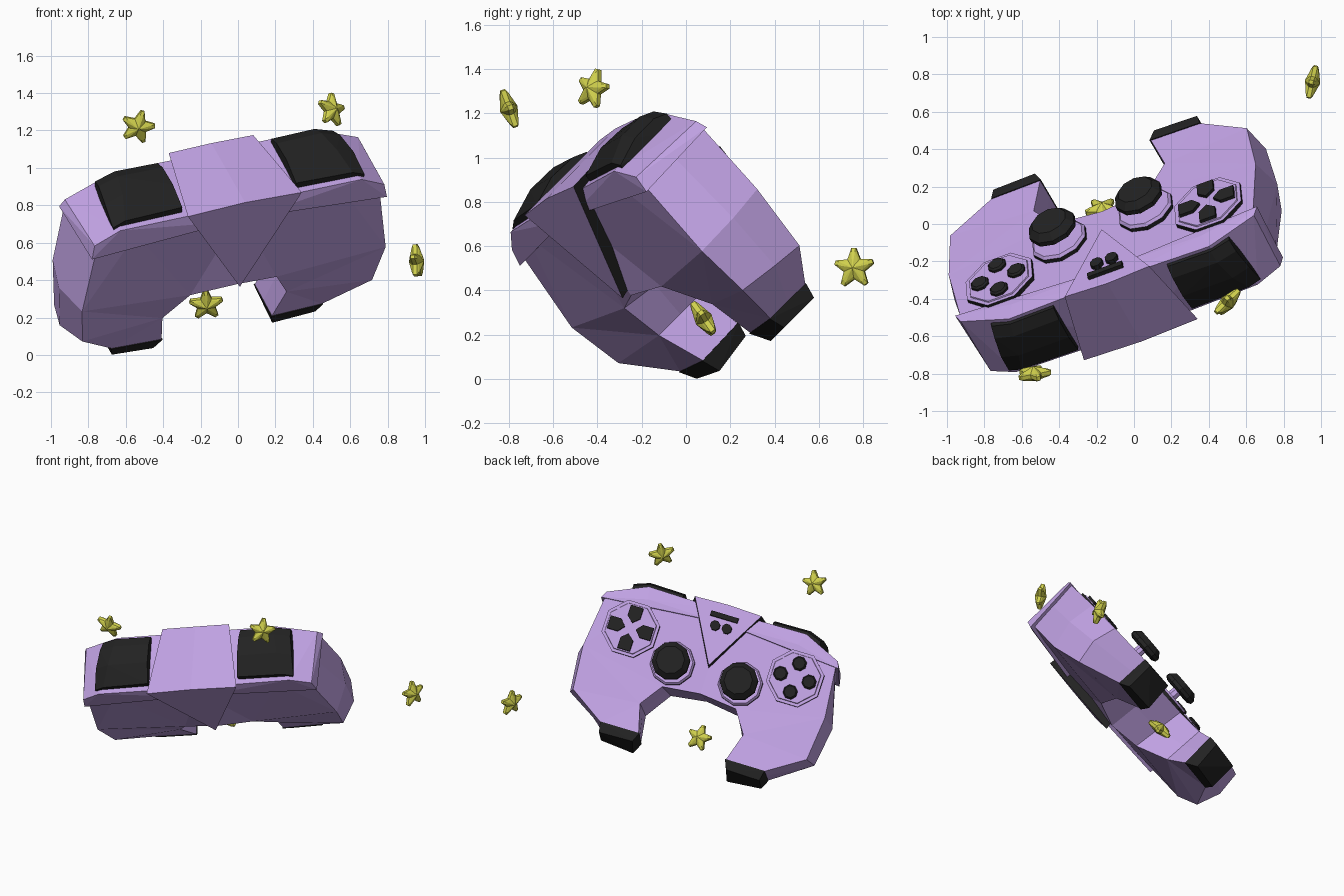
import bpy, bmesh, math
from mathutils import Vector, Matrix

if "Cube" in bpy.data.objects:
    bpy.data.objects.remove(bpy.data.objects["Cube"])


def mat(name, c):
    m = bpy.data.materials.new(name)
    m.diffuse_color = (*c, 1)
    m.use_nodes = True
    m.node_tree.nodes["Principled BSDF"].inputs["Base Color"].default_value = m.diffuse_color
    return m


LILAC = mat("lilac", (0.53, 0.36, 0.77))
BLACK = mat("black", (0.016, 0.016, 0.016))
YELLOW = mat("yellow", (0.64, 0.64, 0.075))

# Tilted frame of the gamepad: across, towards the shoulders, out of the face
U = Vector((0.922, 0.334, 0.196)).normalized()
V = Vector((0.05, -0.604, 0.795)).normalized()
N = V.cross(U).normalized()
V = U.cross(N)
PAD = Matrix.Translation(-0.015 * U) @ Matrix((-U, V, N)).transposed().to_4x4()


def finish(name, bm, mats, rule=None, M=PAD):
    bmesh.ops.recalc_face_normals(bm, faces=bm.faces)
    bm.normal_update()
    if rule:
        for f in bm.faces:
            f.material_index = 1 if rule(f.normal) else 0
    me = bpy.data.meshes.new(name)
    bm.to_mesh(me)
    bm.free()
    for m in mats:
        me.materials.append(m)
    me.transform(M)
    ob = bpy.data.objects.new(name, me)
    bpy.context.collection.objects.link(ob)
    return ob


def hull(name, pts, mats, rule=None):
    bm = bmesh.new()
    for p in pts:
        bm.verts.new(p)
    bmesh.ops.convex_hull(bm, input=bm.verts[:])
    loose = [v for v in bm.verts if not v.link_faces]
    bmesh.ops.delete(bm, geom=loose, context='VERTS')
    bmesh.ops.dissolve_limit(bm, angle_limit=0.02, verts=bm.verts[:], edges=bm.edges[:])
    return finish(name, bm, mats, rule)


def disc(name, x, y, profile, sides, mats, rule=None):
    """Stack of (radius, height) rings."""
    pts = [(x + r * math.cos(math.tau * (i + .5) / sides),
            y + r * math.sin(math.tau * (i + .5) / sides), h)
           for r, h in profile for i in range(sides)]
    return hull(name, pts, mats, rule)


def side(n):
    return abs(n.z) < 0.6


# Body: face outline (x, y, z) paired with back outline, mirrored
half = [((0, .95, .46), (0, .92, .045)),
        ((.55, .94, .455), (.6, .92, .06)),
        ((.85, .88, .46), (.82, .86, .075)),
        ((.89, .52, .475), (.88, .455, .08)),
        ((.86, .20, .485), (.84, .20, .14)),
        ((.60, .03, .50), (.61, .01, .26)),
        ((.32, .03, .505), (.32, .0, .26)),
        ((.38, .24, .48), (.36, .21, .18)),
        ((.27, .40, .467), (.25, .41, .08)),
        ((0, .43, .46), (0, .45, .04))]
rings = [[], [], []]
for i, (f, b) in enumerate(half):
    f, b = Vector(f), Vector(b)
    m = (f + b) / 2 + Vector((.05 if i in (3, 4) else 0, 0, 0))
    for ring, p in zip(rings, (f, m, b)):
        ring.append(p)
for ring in rings:
    ring += [Vector((-p.x, p.y, p.z)) for p in reversed(ring[1:-1])]
bm = bmesh.new()
vr = [[bm.verts.new(p) for p in ring] for ring in rings]
n = len(vr[0])
for a, b in zip(vr, vr[1:]):
    for i in range(n):
        j = (i + 1) % n
        bm.faces.new((a[i], a[j], b[j], b[i]))
caps = [bm.faces.new(vr[0]), bm.faces.new(vr[2][::-1])]
bmesh.ops.triangulate(bm, faces=caps)
finish("body", bm, [LILAC])

for s, tag in ((1, "right"), (-1, "left")):
    def flip(pts):
        return [(s * x, y, z) for x, y, z in pts]

    # Shoulder shell
    hull(tag + "_shoulder_shell", flip([
        (.875, .88, .468), (.55, .96, .47), (.05, .95, .47),
        (.85, .93, .455), (.58, 1.05, .45), (.05, 1.04, .455),
        (.855, .82, .05), (.05, .90, .02), (.84, .90, .06),
        (.70, .975, .05), (.05, .985, .04)]), [LILAC])
    # Shoulder button, arched across its height
    hull(tag + "_shoulder_button", flip([
        (.33, 1.065, .43), (.58, 1.07, .43), (.69, 1.03, .43),
        (.33, 1.085, .36), (.59, 1.09, .36), (.70, 1.05, .36),
        (.33, 1.075, .22), (.62, 1.075, .22), (.72, 1.035, .22),
        (.33, 1.02, .08), (.66, 1.01, .08), (.73, .98, .08),
        (.33, .93, .43), (.69, .93, .43), (.33, .93, .08), (.71, .93, .08)]), [BLACK])
    # Grip end cap
    hull(tag + "_grip_cap", flip([
        (.605, .035, .505), (.315, .035, .51), (.315, .0, .255), (.615, .01, .255),
        (.59, -.04, .50), (.345, -.035, .51), (.345, -.085, .305), (.59, -.062, .295)]), [BLACK])
    # Thumb stick: seat, stem, head
    sx, sy = s * .25, .575
    disc(tag + "_stick_seat", sx, sy, [(.158, .44), (.158, .485), (.145, .50)], 10, [LILAC, BLACK],
         lambda nn: abs(nn.z) < .2)
    disc(tag + "_stick_stem", sx, sy, [(.04, .48), (.035, .58)], 8, [LILAC])
    disc(tag + "_stick_head", sx, sy,
         [(.11, .548), (.135, .563), (.135, .59), (.1, .628)], 10, [BLACK])
    # Round button panel
    px, py = s * .605, .725
    disc(tag + "_panel", px, py, [(.205, .44), (.205, .485)], 8, [LILAC, BLACK], side)
    disc(tag + "_panel_inlay", px, py, [(.185, .48), (.18, .492)], 8, [LILAC])
    for k in range(4):
        a = k * math.pi / 2
        if s > 0:  # round action buttons
            disc(f"action_button_{k}", px + .105 * math.cos(a), py + .105 * math.sin(a),
                 [(.052, .48), (.052, .505), (.042, .515)], 8, [BLACK])
        else:      # arrow-shaped direction buttons
            arrow = [(.04, 0), (.08, .046), (.158, .046), (.158, -.046), (.08, -.046)]
            hull(f"direction_button_{k}",
                 [(px + r * math.cos(a) - t * math.sin(a), py + r * math.sin(a) + t * math.cos(a), h)
                  for r, t in arrow for h in (.48, .51)], [BLACK])
    # Small menu buttons
    disc(tag + "_menu_button", s * .043, .915, [(.036, .48), (.036, .512)], 8, [BLACK])

# Centre wedge with black sides, and the bar on it
hull("centre_wedge", [(-.245, 1.075, .48), (.245, 1.075, .48), (0, .635, .498),
                      (0, 1.085, .475), (-.33, 1.015, .0), (.33, 1.015, .0),
                      (0, 1.03, -.002), (0, .463, -.002)],
     [LILAC, BLACK], lambda nn: abs(nn.x) > .4)
hull("menu_bar", [(x, y, z) for x in (-.1, .1) for y in (.975, 1.01) for z in (.47, .505)], [BLACK])


# Floating stars: puffy five-point shape facing a given direction
def star(name, loc, normal, spin, R=.092):
    outline = []
    for i in range(5):
        a = math.tau * i / 5
        outline += [(R, a - .11), (R, a + .11), (R * .54, a + math.tau / 10)]
    bm = bmesh.new()
    layers = [[bm.verts.new((r * k * math.cos(a), r * k * math.sin(a), h)) for r, a in outline]
              for k, h in ((.8, -.02), (1, -.011), (1, .011), (.8, .02))]
    c = len(outline)
    for a, b in zip(layers, layers[1:]):
        for i in range(c):
            j = (i + 1) % c
            bm.faces.new((a[i], a[j], b[j], b[i]))
    for ring, h in ((layers[0], -.042), (layers[-1], .042)):
        top = bm.verts.new((0, 0, h))
        for i in range(c):
            bm.faces.new((ring[i], ring[(i + 1) % c], top))
    q = Vector(normal).to_track_quat('Z', 'Y').to_matrix().to_4x4()
    finish(name, bm, [YELLOW], None,
           Matrix.Translation(loc) @ q @ Matrix.Rotation(spin, 4, 'Z'))


star("star_left_front", (-.535, -.80, 1.22), (.1, -.94, -.33), math.radians(76))
star("star_right_front", (.50, -.42, 1.31), (.7, -.68, .2), math.radians(80))
star("star_right_back", (.955, .76, .50), (.97, -.22, .08), math.radians(92))
star("star_under", (-.17, .08, .27), (-.08, .82, .55), math.radians(85))
